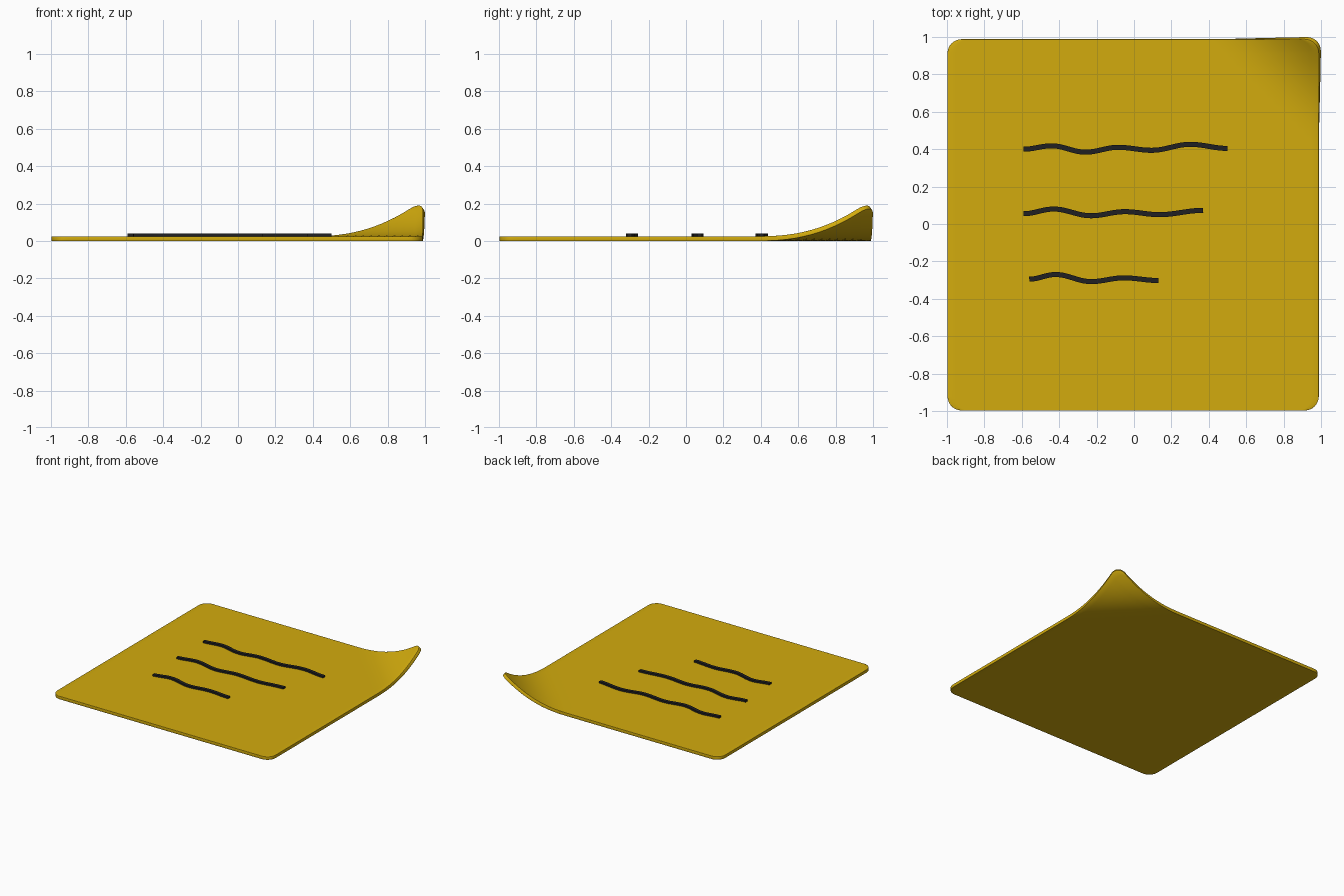
import bpy, bmesh, math

if "Cube" in bpy.data.objects:
    bpy.data.objects.remove(bpy.data.objects["Cube"])

def material(name, rgb):
    m = bpy.data.materials.new(name)
    m.diffuse_color = (*rgb, 1)
    m.use_nodes = True
    m.node_tree.nodes["Principled BSDF"].inputs["Base Color"].default_value = m.diffuse_color
    return m

YELLOW = material("paper_yellow", (0.65, 0.41, 0.004))
INK = material("ink_black", (0.014, 0.014, 0.016))

LO, HI = -0.997, 0.988          # sheet extent in x and y
R = 0.075                       # corner radius
TOP = 0.025                     # sheet thickness

def add_object(name, bm, mat):
    me = bpy.data.meshes.new(name)
    bm.to_mesh(me)
    bm.free()
    ob = bpy.data.objects.new(name, me)
    bpy.context.collection.objects.link(ob)
    me.materials.append(mat)
    return ob

def smooth(ob, angle):
    bpy.ops.object.select_all(action='DESELECT')
    ob.select_set(True)
    bpy.context.view_layer.objects.active = ob
    bpy.ops.object.shade_smooth_by_angle(angle=math.radians(angle))

def lift(x, y):
    """Height of the curled back right corner."""
    d = max(0.0, x + y - 1.38)
    return 0.163 * (d / 0.55) ** 2.3

# Rows: dense arcs at both rounded ends, even spacing between
mid, half = (LO + HI) / 2, (HI - LO) / 2
arc = [(R - R * math.cos(a), R - R * math.sin(a))
       for a in (math.pi / 2 * i / 8 for i in range(9))]
rows = [(LO + s, i) for s, i in arc]
n = 44
rows += [(LO + R + (2 * half - 2 * R) * k / n, 0.0) for k in range(1, n)]
rows += [(HI - s, i) for s, i in reversed(arc)]

# Sheet: rounded square with one lifted corner
bm = bmesh.new()
cols = 48
grid = []
for y, inset in rows:
    line = []
    for c in range(cols + 1):
        x = mid + (half - inset) * (2 * c / cols - 1)
        line.append(bm.verts.new((x, y, TOP + lift(x, y))))
    grid.append(line)
for a, b in zip(grid, grid[1:]):
    for c in range(cols):
        bm.faces.new((a[c], a[c + 1], b[c + 1], b[c]))
sheet = add_object("note_sheet", bm, YELLOW)
solid = sheet.modifiers.new("thickness", 'SOLIDIFY')
solid.thickness = TOP
solid.offset = -1
bevel = sheet.modifiers.new("soft_edge", 'BEVEL')
bevel.width = 0.006
bevel.segments = 2
bevel.limit_method = 'ANGLE'
bevel.angle_limit = math.radians(50)
smooth(sheet, 40)

# Wavy ink strokes: crest and trough points joined by cosine easing
def stroke(name, pts, width=0.027, steps=10):
    path = []
    for (x0, y0), (x1, y1) in zip(pts, pts[1:]):
        for k in range(steps):
            t = k / steps
            path.append((x0 + (x1 - x0) * t,
                         y0 + (y1 - y0) * (1 - math.cos(math.pi * t)) / 2))
    path.append(pts[-1])
    bm = bmesh.new()
    rings = []
    for i, (x, y) in enumerate(path):
        a, b = path[max(i - 1, 0)], path[min(i + 1, len(path) - 1)]
        ang = math.atan2(b[1] - a[1], b[0] - a[0])
        nx, ny = -math.sin(ang) * width / 2, math.cos(ang) * width / 2
        rings.append([bm.verts.new((x + s * nx, y + s * ny, z))
                      for s, z in ((-1, 0.02), (1, 0.02), (1, 0.039), (-1, 0.039))])
    for p, q in zip(rings, rings[1:]):
        for j in range(4):
            k = (j + 1) % 4
            bm.faces.new((p[j], p[k], q[k], q[j]))
    bm.faces.new(rings[0])
    bm.faces.new(rings[-1])
    bmesh.ops.recalc_face_normals(bm, faces=bm.faces)
    smooth(add_object(name, bm, INK), 30)

stroke("ink_line_back", [(-.59, .40), (-.44, .418), (-.26, .384), (-.085, .41),
                         (.095, .394), (.30, .426), (.50, .404)])
stroke("ink_line_middle", [(-.59, .055), (-.43, .08), (-.23, .044), (-.05, .066),
                           (.135, .05), (.37, .073)])
stroke("ink_line_front", [(-.56, -.295), (-.42, -.27), (-.23, -.308),
                          (-.055, -.288), (.13, -.302)])
